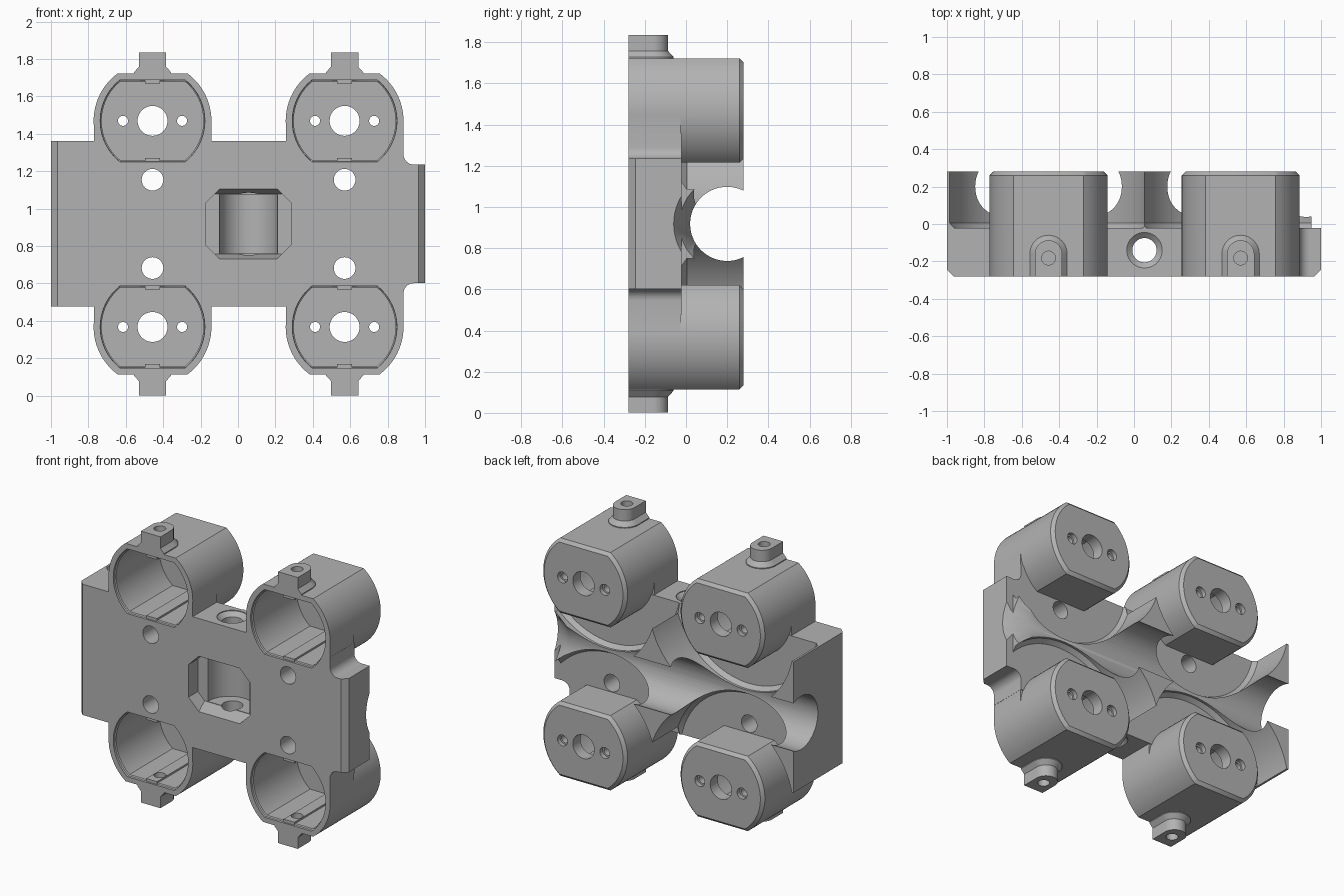
import bpy, bmesh, math

if "Cube" in bpy.data.objects:
    bpy.data.objects.remove(bpy.data.objects["Cube"], do_unlink=True)

CZ = 0.918                # mid height of the block
CUP_X = (-0.457, 0.57)    # cup columns
CUP_DZ = 0.551            # cup rows above and below the middle
FRONT, BACK, FLOOR = -0.28, 0.28, -0.022

grey = bpy.data.materials.new("plain grey")
grey.use_nodes = True
grey.diffuse_color = (0.45, 0.45, 0.45, 1)
grey.node_tree.nodes["Principled BSDF"].inputs["Base Color"].default_value = (0.45, 0.45, 0.45, 1)


def loft(name, axis, *sections):
    """Closed solid through (position, outline) sections along an axis."""
    place = {"X": lambda p, u, v: (p, u, v),
             "Y": lambda p, u, v: (u, p, v),
             "Z": lambda p, u, v: (u, v, p)}[axis]
    bm = bmesh.new()
    rings = [[bm.verts.new(place(p, u, v)) for u, v in pts] for p, pts in sections]
    n = len(rings[0])
    for a, b in zip(rings, rings[1:]):
        for i in range(n):
            j = (i + 1) % n
            bm.faces.new((a[i], a[j], b[j], b[i]))
    bm.faces.new(rings[0])
    bm.faces.new(rings[-1])
    bmesh.ops.recalc_face_normals(bm, faces=bm.faces)
    mesh = bpy.data.meshes.new(name)
    bm.to_mesh(mesh)
    bm.free()
    mesh.materials.append(grey)
    ob = bpy.data.objects.new(name, mesh)
    bpy.context.scene.collection.objects.link(ob)
    return ob


def arc(cu, cv, r, a0, a1, n):
    angles = [math.radians(a0 + (a1 - a0) * i / n) for i in range(n + 1)]
    return [(cu + r * math.cos(a), cv + r * math.sin(a)) for a in angles]


def circle(cu, cv, r, n=48):
    return arc(cu, cv, r, 0, 360, n)[:-1]


def rect(u0, u1, v0, v1):
    return [(u0, v0), (u1, v0), (u1, v1), (u0, v1)]


def flat_round(cu, cv, r, flat):
    """Circle cut flat at top and bottom."""
    a = math.degrees(math.asin(flat / r))
    return arc(cu, cv, r, -a, a, 24) + arc(cu, cv, r, 180 - a, 180 + a, 24)


def octagon(cu, cv, w, h, c):
    return [(cu + u, cv + v) for u, v in (
        (-w, -h + c), (-w + c, -h), (w - c, -h), (w, -h + c),
        (w, h - c), (w - c, h), (-w + c, h), (-w, h - c))]


def tongue(cx, r):
    """Lug outline: straight sides with a round back end."""
    return [(cx - r, FRONT), (cx + r, FRONT)] + arc(cx, -0.16, r, 0, 180, 20)


def combine(target, other, operation):
    mod = target.modifiers.new("combine", "BOOLEAN")
    mod.operation, mod.solver, mod.object = operation, "EXACT", other
    bpy.context.view_layer.objects.active = target
    bpy.ops.object.modifier_apply(modifier=mod.name)
    bpy.data.objects.remove(other, do_unlink=True)


def cut(other):
    combine(body, other, "DIFFERENCE")


def add(other):
    combine(body, other, "UNION")


# Block with a narrower tab at its left end
upper = [(0.885, 0.442)] + arc(0.94, 0.372, 0.055, 180, 270, 8) + [(1, 0.317)]
outline = [(-1, 0.442)] + upper + [(x, -z) for x, z in reversed(upper)] + [(-1, -0.442)]
outline = [(x, CZ + z) for x, z in outline]
body = loft("holder_body", "Y", (FRONT, outline), (BACK, outline))

# Chamfered front ends
for s in (-1, 1):
    wedge = [(s * 1.01, -0.235), (s * 0.955, -0.29), (s * 1.01, -0.29)]
    cut(loft("end_wedge", "Z", (0.3, wedge), (1.6, wedge)))

# Round clearances behind the block, around each cup
CUPS = [(x, CZ + s * CUP_DZ, s) for x in CUP_X for s in (-1, 1)]
for x, z, s in CUPS:
    cut(loft("clearance", "Y", (FLOOR, circle(x, z, 0.515, 96)),
             (0.005, circle(x, z, 0.54, 96)), (0.4, circle(x, z, 0.54, 96))))

# Lengthwise channel, flared at the tab
cut(loft("channel", "X", (-1.1, circle(0.2, CZ, 0.18, 64)), (0.86, circle(0.2, CZ, 0.18, 64)),
         (1.0, circle(0.2, CZ, 0.26, 64)), (1.1, circle(0.2, CZ, 0.26, 64))))
trim = rect(0.95, 1.1, FLOOR, 0.4)
cut(loft("tab_trim", "Z", (0.4, trim), (1.5, trim)))

# Cups with shoulders and drilled lugs
for x, z, s in CUPS:
    inner, outer = sorted((CZ + s * 0.4, z))
    shoulder = rect(x - 0.314, x + 0.314, inner, outer)
    add(loft("shoulder", "Y", (FRONT, shoulder), (FLOOR - 0.005, shoulder)))
    wall = flat_round(x, z, 0.315, 0.253)
    add(loft("cup", "Y", (FRONT, wall), (0.26, wall),
             (BACK, flat_round(x, z, 0.295, 0.233))))
    wide, slim = tongue(x, 0.1), tongue(x, 0.073)
    add(loft("lug", "Z", (CZ + s * 0.785, wide), (CZ + s * 0.81, wide),
             (CZ + s * 0.84, slim), (CZ + s * 0.917, slim)))

# Hollow cups with floor holes
for x, z, s in CUPS:
    bore = flat_round(x, z, 0.272, 0.211)
    cut(loft("cup_bore", "Y", (-0.3, flat_round(x, z, 0.281, 0.22)),
             (-0.265, flat_round(x, z, 0.279, 0.218)), (-0.26, bore), (0.2, bore)))
    hole = circle(x, z, 0.08)
    cut(loft("centre_hole", "Y", (0.1, hole), (0.4, hole)))
    for side in (-1, 1):
        small, sink = circle(x + side * 0.158, z, 0.027, 24), circle(x + side * 0.158, z, 0.037, 24)
        cut(loft("screw_hole", "Y", (0.1, small), (0.25, small), (0.251, sink), (0.4, sink)))
        low, high = sorted((z + side * 0.199, z + side * 0.23))
        key = rect(x - 0.04, x + 0.04, low, high)
        add(loft("key_ridge", "Y", (-0.27, key), (0.21, key)))
    pin = circle(x, -0.182, 0.037, 24)
    cut(loft("lug_hole", "Z", (CZ + s * 0.72, pin), (CZ + s * 0.95, pin)))
    bolt = circle(x, CZ + s * 0.236, 0.058, 32)
    cut(loft("bolt_hole", "Y", (-0.35, bolt), (0.4, bolt)))

# Central window with a rounded back and a vertical passage
MID = 0.056
cut(loft("window", "Y", (-0.29, octagon(MID, CZ, 0.23, 0.19, 0.08)),
         (-0.18, octagon(MID, CZ, 0.23, 0.16, 0.05))))
nook = [(MID - 0.155, -0.2), (MID + 0.155, -0.2)] + arc(MID, -0.17, 0.155, 0, 180, 32)
cut(loft("window_nook", "Z", (CZ - 0.157, nook), (CZ + 0.157, nook)))
slim, wide = circle(MID, -0.14, 0.065, 40), circle(MID, -0.14, 0.095, 40)
cut(loft("passage", "Z", (CZ - 0.46, wide), (CZ - 0.437, wide), (CZ - 0.41, slim),
         (CZ + 0.41, slim), (CZ + 0.437, wide), (CZ + 0.46, wide)))

# Smooth round walls, sharp edges
bpy.ops.object.select_all(action="DESELECT")
body.select_set(True)
bpy.context.view_layer.objects.active = body
bpy.ops.object.shade_smooth_by_angle(angle=math.radians(30))
